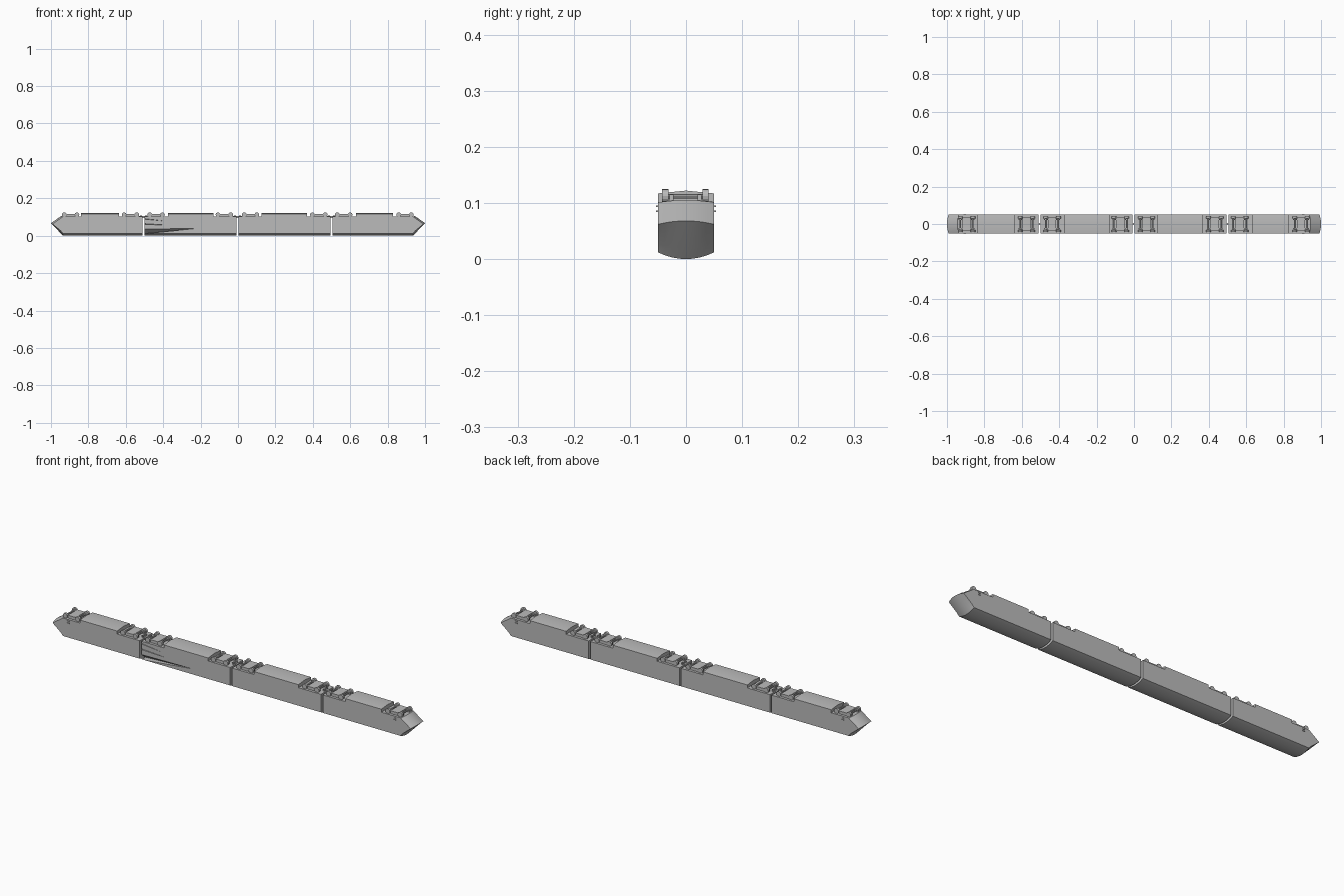
import bpy, bmesh, math
from mathutils import Matrix, Vector

cube = bpy.data.objects.get("Cube")
if cube:
    bpy.data.objects.remove(cube, do_unlink=True)

grey = bpy.data.materials.new("plain grey")
grey.use_nodes = True
COLOUR = (0.5, 0.5, 0.5, 1)
grey.diffuse_color = COLOUR
grey.node_tree.nodes["Principled BSDF"].inputs["Base Color"].default_value = COLOUR

W = 0.05        # half width of a car
DECK = 0.102    # floor of the bogie recesses


def finish(name, bm, smooth=False):
    bmesh.ops.recalc_face_normals(bm, faces=bm.faces)
    mesh = bpy.data.meshes.new(name)
    bm.to_mesh(mesh)
    bm.free()
    obj = bpy.data.objects.new(name, mesh)
    bpy.context.collection.objects.link(obj)
    mesh.materials.append(grey)
    if smooth:
        bpy.ops.object.select_all(action="DESELECT")
        obj.select_set(True)
        bpy.context.view_layer.objects.active = obj
        bpy.ops.object.shade_smooth_by_angle(angle=math.radians(30))
    return obj


def loft(name, outline, steps=8):
    """Join side outlines, outline(t) for t from -1 to 1, across the width."""
    bm = bmesh.new()
    rows = []
    for i in range(steps + 1):
        t = 2 * i / steps - 1
        rows.append([bm.verts.new((x, t * W, z)) for x, z in outline(t)])
    n = len(rows[0])
    for a, b in zip(rows, rows[1:]):
        for k in range(n):
            j = (k + 1) % n
            bm.faces.new((a[k], a[j], b[j], b[k]))
    bm.faces.new(rows[0])
    bm.faces.new(rows[-1])
    return finish(name, bm, True)


def add_box(bm, centre, size):
    m = Matrix.Translation(centre) @ Matrix.Diagonal((*size, 1))
    bmesh.ops.create_cube(bm, size=1, matrix=m)


def add_disc(bm, centre, radius, width, sides=16):
    m = Matrix.Translation(centre) @ Matrix.Rotation(math.pi / 2, 4, "X")
    bmesh.ops.create_cone(bm, cap_ends=True, segments=sides, radius1=radius,
                          radius2=radius, depth=width, matrix=m)


# Car hulls, with a shallow arched lower surface
def middle_hull(name, x0, x1):
    def outline(t):
        low = 0.012 * t * t
        return [(x0, low), (x1, low), (x1, DECK), (x0, DECK)]
    return loft(name, outline)


def end_hull(name, inner, s):
    def outline(t):
        low, back = 0.012 * t * t, 0.008 * t * t
        return [(s * inner, low), (s * 0.935, low),
                (s * (0.955 - back), 0.02 + low / 2),
                (s * (1 - back), 0.068 - 0.006 * t * t),
                (s * (0.945 - back), 0.105 - 0.004 * t * t),
                (s * 0.93, DECK), (s * inner, DECK)]
    return loft(name, outline)


# Raised centre section between the bogies, with a ridge
def centre_section(name, x0, x1):
    def outline(t):
        top = 0.117 + 0.005 * (1 - abs(t))
        return [(x0, DECK - 0.002), (x1, DECK - 0.002), (x1, top), (x0, top)]
    return loft(name, outline, 2)


# Bogie: four wheels, two axles, side beams and a cross beam
def bogie(name, x, half):
    bm = bmesh.new()
    for dx in (-half, half):
        add_disc(bm, (x + dx, 0, 0.112), 0.004, 0.08, 8)
        for y in (-0.037, 0.035):
            add_disc(bm, (x + dx, y, 0.112), 0.0125, 0.011)
    for y in (-0.026, 0.024):
        add_box(bm, (x, y, 0.109), (2 * half + 0.016, 0.007, 0.012))
    add_box(bm, (x, 0, 0.109), (half * 1.3, 0.074, 0.014))
    finish(name, bm)


hulls = [end_hull("car_1_hull", 0.51, -1),
         middle_hull("car_2_hull", -0.5, -0.008),
         middle_hull("car_3_hull", 0.002, 0.495),
         end_hull("car_4_hull", 0.505, 1)]

sections = [(-0.84, -0.635), (-0.375, -0.13), (0.125, 0.37), (0.63, 0.83)]
bogies = [(-0.895, -0.575), (-0.438, -0.073), (0.067, 0.432), (0.565, 0.893)]
for i in range(4):
    centre_section(f"car_{i + 1}_centre_section", *sections[i])
    for side, x in zip(("right", "left"), bogies[i]):
        bogie(f"car_{i + 1}_{side}_bogie", x, 0.034)

# Couplers across the gaps
for i, x in enumerate((-0.505, -0.003, 0.5)):
    bm = bmesh.new()
    add_box(bm, (x, 0, 0.1), (0.05, 0.012, 0.012))
    for dx in (-0.014, 0.014):
        add_box(bm, (x + dx, 0, 0.104), (0.006, 0.03, 0.012))
    finish(f"coupler_{i + 1}", bm)

# Small side ribs near both ends
for name, s in (("right", -1), ("left", 1)):
    bm = bmesh.new()
    for y in (-W, W):
        for z in (0.085, 0.094):
            add_box(bm, (s * 0.905, y, z), (0.012, 0.007, 0.003))
    finish(f"{name}_side_ribs", bm)

# Tapering gashes in the front wall of the second car: (low, high, tip x, tip z)
for low, high, tip_x, tip_z in ((0.01, 0.036, -0.21, 0.04),
                                (0.06, 0.065, -0.34, 0.055),
                                (0.088, 0.092, -0.36, 0.075)):
    bm = bmesh.new()
    depth = (high - low) * 1.2
    y = -W - 0.001
    points = [(-0.501, y, low), (-0.501, y, high),
              (-0.501, y + depth, low + 0.001), (tip_x, y, tip_z)]
    v = [bm.verts.new(p) for p in points]
    for f in ((0, 1, 2), (0, 1, 3), (1, 2, 3), (0, 2, 3)):
        bm.faces.new([v[k] for k in f])
    cutter = finish("gash_cutter", bm)
    cutter.hide_render = True
    bpy.context.view_layer.objects.active = hulls[1]
    mod = hulls[1].modifiers.new("gash", "BOOLEAN")
    mod.operation = "DIFFERENCE"
    mod.solver = "EXACT"
    mod.object = cutter
    bpy.ops.object.modifier_apply(modifier=mod.name)
    bpy.data.objects.remove(cutter, do_unlink=True)
